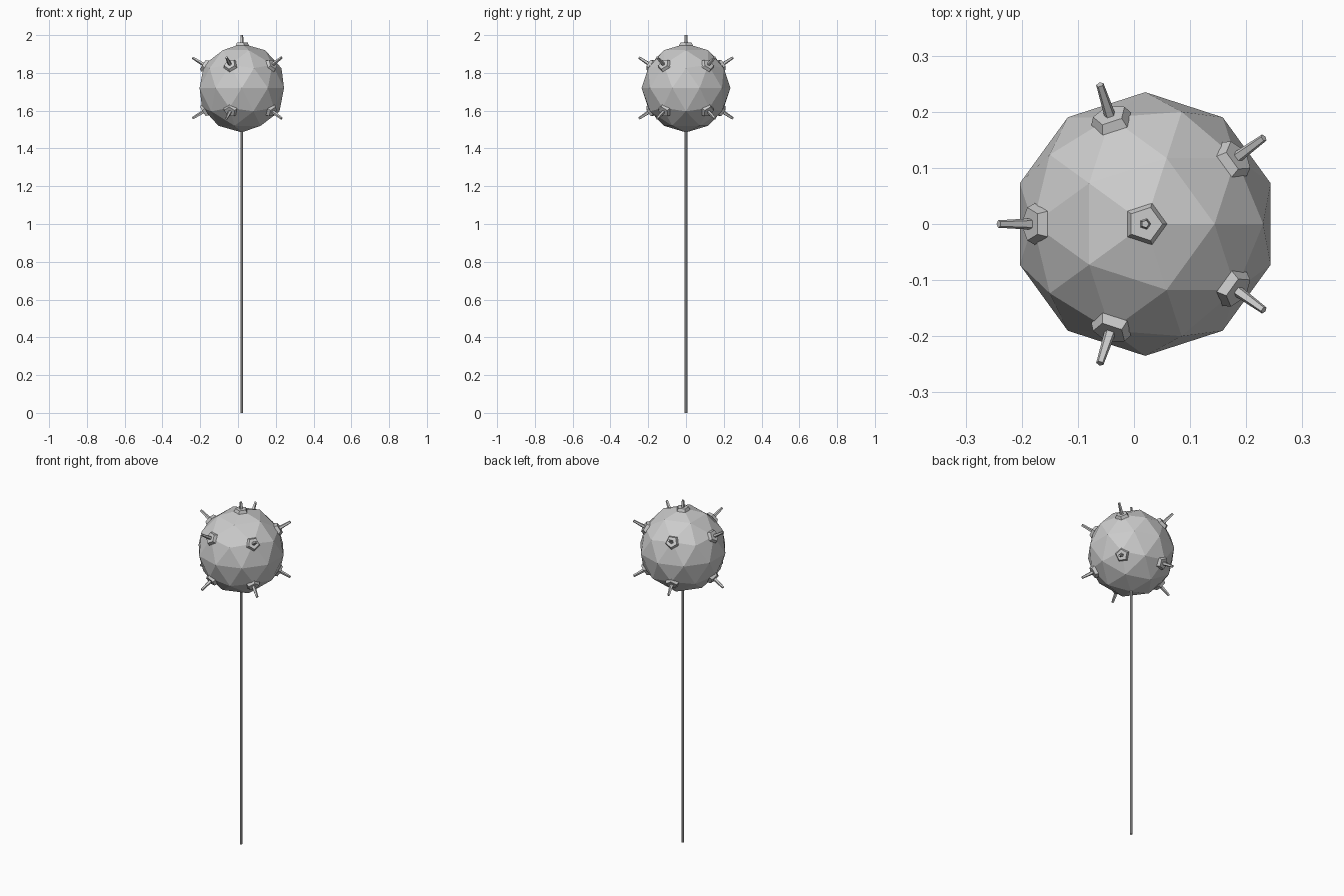
import bpy
import math
from mathutils import Vector, Matrix

default = bpy.data.objects.get("Cube")
if default:
    bpy.data.objects.remove(default, do_unlink=True)

CENTRE = Vector((0.02, 0, 1.72))
RADIUS = 0.235
TILT = math.radians(31.7)

grey = bpy.data.materials.new("plain_grey")
grey.use_nodes = True
COLOUR = (0.6, 0.6, 0.6, 1)
grey.diffuse_color = COLOUR
grey.node_tree.nodes["Principled BSDF"].inputs["Base Color"].default_value = COLOUR


def finish(name):
    obj = bpy.context.object
    obj.name = name
    obj.data.materials.append(grey)
    return obj


def frustum(name, sides, r_in, r_out, start, end, frame):
    """Tapered prism between two distances along the frame's z axis."""
    bpy.ops.mesh.primitive_cone_add(vertices=sides, radius1=r_in, radius2=r_out,
                                    depth=end - start)
    obj = finish(name)
    # Turn one corner of the prism toward local x
    turn = Matrix.Rotation(-math.pi / 2, 4, 'Z')
    obj.data.transform(Matrix.Translation((0, 0, (start + end) / 2)) @ turn)
    obj.matrix_world = frame
    return obj


def spike(name, azimuth, polar, tip):
    """Five-sided collar with a thin tapered prong, pointing outward."""
    frame = (Matrix.Translation(CENTRE) @ Matrix.Rotation(azimuth, 4, 'Z')
             @ Matrix.Rotation(polar, 4, 'Y'))
    if polar > math.pi / 2:
        frame = frame @ Matrix.Rotation(math.pi, 4, 'Z')
    frustum(name + "_collar", 5, 0.039, 0.031, 0.224, 0.241, frame)
    frustum(name + "_prong", 5, 0.011, 0.007, 0.23, tip, frame)


# Faceted ball
bpy.ops.mesh.primitive_ico_sphere_add(subdivisions=2, radius=RADIUS, location=CENTRE)
finish("ball")

# Stick
frustum("stick", 8, 0.007, 0.007, 0, 1.52, Matrix.Translation((CENTRE.x, 0, 0)))

# Top spike and two rings of five
spike("top_spike", 0, 0, 0.28)
for i in range(5):
    azimuth = math.radians(36 + 72 * i)
    spike(f"upper_spike_{i + 1}", azimuth, math.pi / 2 - TILT, 0.307)
    spike(f"lower_spike_{i + 1}", azimuth, math.pi / 2 + TILT, 0.307)
